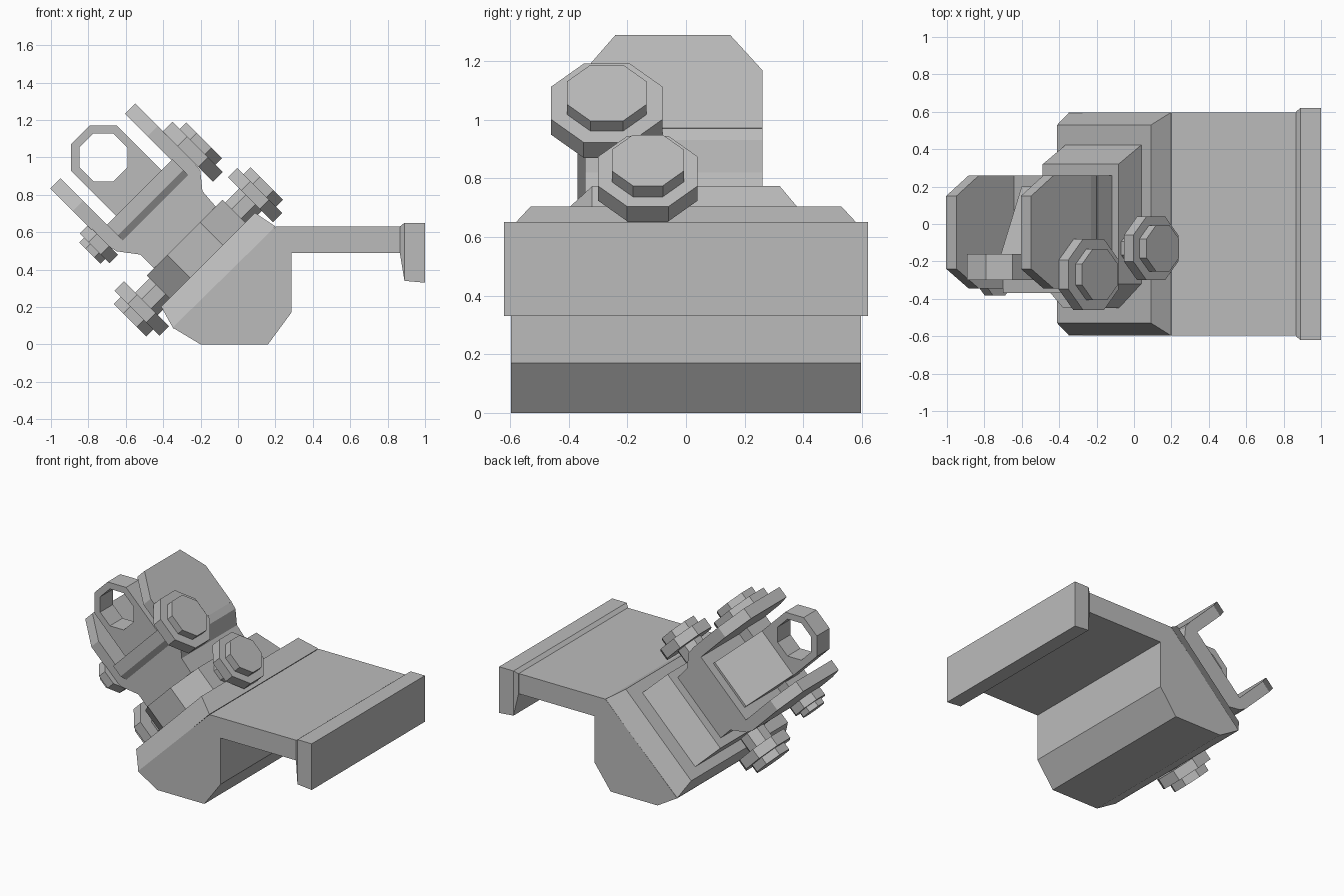
import bpy, bmesh, math
from mathutils import Vector

if "Cube" in bpy.data.objects:
    bpy.data.objects.remove(bpy.data.objects["Cube"], do_unlink=True)

GREY = 0.5
metal = bpy.data.materials.new("plain grey metal")
metal.use_nodes = True
metal.diffuse_color = (GREY, GREY, GREY, 1)
metal.node_tree.nodes["Principled BSDF"].inputs["Base Color"].default_value = (GREY, GREY, GREY, 1)

R = math.sqrt(0.5)


def tilt(u, y, v):
    """Tilted frame: u runs up the slope, v stands out from it."""
    return Vector(((u - v) * R, y, (u + v) * R))


def finish(name, bm):
    bmesh.ops.recalc_face_normals(bm, faces=bm.faces)
    mesh = bpy.data.meshes.new(name)
    bm.to_mesh(mesh)
    bm.free()
    mesh.materials.append(metal)
    ob = bpy.data.objects.new(name, mesh)
    bpy.context.collection.objects.link(ob)
    return ob


def loft(name, bottom, top):
    """Solid between two matching outlines."""
    bm = bmesh.new()
    a = [bm.verts.new(p) for p in bottom]
    b = [bm.verts.new(p) for p in top]
    n = len(a)
    bm.faces.new(a)
    bm.faces.new(b)
    for i in range(n):
        j = (i + 1) % n
        bm.faces.new((a[i], a[j], b[j], b[i]))
    return finish(name, bm)


def uv_prism(name, outline, y0, y1):
    return loft(name, [tilt(u, y0, v) for u, v in outline],
                [tilt(u, y1, v) for u, v in outline])


def octagon(apothem):
    r = apothem / math.cos(math.pi / 8)
    return [(r * math.cos((k + 0.5) * math.pi / 4), r * math.sin((k + 0.5) * math.pi / 4))
            for k in range(8)]


def disc(name, y, v, apothem, u0, u1):
    ring = octagon(apothem)
    return loft(name, [tilt(u0, y + a, v + b) for a, b in ring],
                [tilt(u1, y + a, v + b) for a, b in ring])


# Main body: cradle with a flat arm, extruded sideways
body = [(0.2, 0.63), (0.88, 0.63), (0.88, 0.49), (0.285, 0.49), (0.285, 0.17),
        (0.16, 0), (-0.2, 0), (-0.35, 0.09)]
loft("body_and_arm", [(x, -0.597, z) for x, z in body], [(x, 0.597, z) for x, z in body])


# Bevelled cap on the sloping face
def rect(u0, u1, w, v):
    return [tilt(u0, -w, v), tilt(u1, -w, v), tilt(u1, w, v), tilt(u0, w, v)]


loft("slope_plate", rect(-0.184, 0.587, 0.597, 0.306), rect(-0.148, 0.562, 0.53, 0.433))

# End flange
loft("flange_neck",
     [(0.865, y, z) for y, z in ((-0.6, 0.49), (0.6, 0.49), (0.6, 0.63), (-0.6, 0.63))],
     [(0.89, y, z) for y, z in ((-0.62, 0.34), (0.62, 0.34), (0.62, 0.65), (-0.62, 0.65))])
loft("end_flange",
     [(0.89, y, z) for y, z in ((-0.62, 0.34), (0.62, 0.34), (0.62, 0.65), (-0.62, 0.65))],
     [(1.0, y, z) for y, z in ((-0.62, 0.33), (0.62, 0.33), (0.62, 0.65), (-0.62, 0.65))])


# Swivel block: clipped front corners, sloped back
def block_outline(back, v):
    pts = [(-0.085, back), (-0.085, -0.32), (0.07, -0.45), (0.318, -0.45),
           (0.488, -0.32), (0.488, back)]
    return [tilt(u, y, v) for u, y in pts]


loft("swivel_block", block_outline(0.43, 0.42), block_outline(0.32, 0.605))

# Flared column under the fork
uv_prism("fork_column", [(-0.03, 0.58), (-0.03, 0.71), (-0.106, 0.81), (-0.12, 0.865),
                         (0.523, 0.865), (0.515, 0.8), (0.445, 0.714), (0.435, 0.58)],
         -0.345, 0.26)

# Two fork cheeks with clipped tips
cheek = [(-0.345, 0.85), (-0.345, 1.13), (-0.24, 1.3), (0.15, 1.3), (0.26, 1.13), (0.26, 0.85)]
for side, u0, u1 in (("lower", -0.12, -0.042), ("upper", 0.445, 0.523)):
    loft(side + "_fork_cheek", [tilt(u0, y, v) for y, v in cheek],
         [tilt(u1, y, v) for y, v in cheek])

# Ledge across the fork, with a sloping underside
ledge = [(-0.37, 0.947), (-0.37, 0.866), (-0.335, 0.815), (-0.16, 0.815), (-0.16, 0.947)]
loft("fork_ledge", [tilt(-0.042, y, v) for y, v in ledge],
     [tilt(0.453, y, v) for y, v in ledge])

# Eye: octagonal ring whose lower side runs down into a shank
EYE_U, EYE_V = 0.198, 1.216
outer = [(EYE_U + a, EYE_V + b) for a, b in octagon(0.172)]
inner = [(EYE_U + a, EYE_V + b) for a, b in octagon(0.128)]
bm = bmesh.new()
rings = [[bm.verts.new(tilt(u, y, v)) for u, v in ring]
         for y in (-0.30, -0.16) for ring in (outer, inner)]
for i in range(8):
    j = (i + 1) % 8
    for p, q in ((0, 1), (2, 3), (0, 2), (1, 3)):
        bm.faces.new((rings[p][i], rings[p][j], rings[q][j], rings[q][i]))
finish("eye_ring", bm)
low = [p for p in outer if p[1] < EYE_V]
low.sort()
left, right = low[0], low[-1]
mid = sorted(low[1:-1])
uv_prism("eye_shank", [(left[0], 0.86), left] + mid + [right, (right[0], 0.86)], -0.30, -0.16)

# Sloping rib behind the shank
rib = [(-0.17, 0.86), (-0.17, 1.04), (0.2, 0.88), (0.2, 0.86)]
loft("eye_rib", [tilt(0.03, y, v) for y, v in rib], [tilt(0.37, y, v) for y, v in rib])

# Pivot bolts on both ends of the swivel block
for side, s in (("upper", 1), ("lower", -1)):
    def along(d):
        return 0.201 + s * d
    disc(side + "_pivot_shaft", -0.13, 0.5, 0.085, along(0.25), along(0.4))
    disc(side + "_pivot_washer", -0.13, 0.5, 0.17, along(0.393), along(0.464))
    disc(side + "_pivot_head", -0.13, 0.5, 0.123, along(0.46), along(0.517))

# Fork bolt: large head above, small nut below
disc("fork_bolt_washer", -0.27, 0.9, 0.19, 0.52, 0.594)
disc("fork_bolt_head", -0.27, 0.9, 0.135, 0.59, 0.643)
disc("fork_nut_washer", -0.27, 0.905, 0.112, -0.178, -0.115)
disc("fork_nut", -0.27, 0.905, 0.08, -0.215, -0.17)
